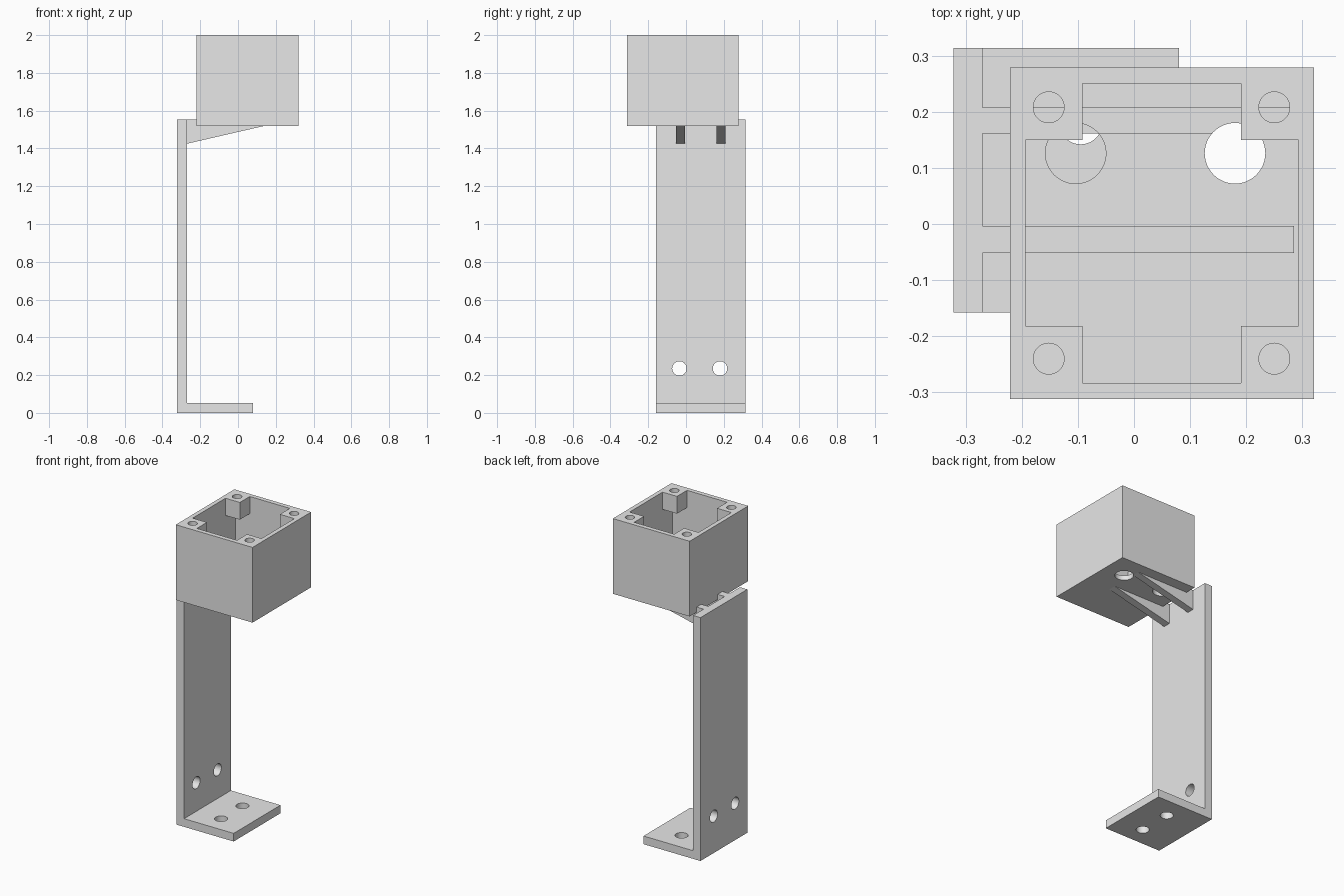
import bpy, bmesh
from mathutils import Matrix, Vector

if "Cube" in bpy.data.objects:
    bpy.data.objects.remove(bpy.data.objects["Cube"])

GREY = (0.8, 0.8, 0.8, 1.0)
mat = bpy.data.materials.new("plain grey")
mat.use_nodes = True
mat.diffuse_color = GREY
mat.node_tree.nodes["Principled BSDF"].inputs["Base Color"].default_value = GREY


def finish(name, bm):
    bmesh.ops.recalc_face_normals(bm, faces=bm.faces)
    mesh = bpy.data.meshes.new(name)
    bm.to_mesh(mesh)
    bm.free()
    mesh.materials.append(mat)
    obj = bpy.data.objects.new(name, mesh)
    bpy.context.collection.objects.link(obj)
    return obj


def block(name, low, high):
    low, high = Vector(low), Vector(high)
    bm = bmesh.new()
    bmesh.ops.create_cube(bm, size=1)
    bmesh.ops.scale(bm, vec=high - low, verts=bm.verts)
    bmesh.ops.translate(bm, vec=(low + high) / 2, verts=bm.verts)
    return finish(name, bm)


def side_profile(name, points, y0, y1):
    """Extrude an x-z outline along y."""
    bm = bmesh.new()
    face = bm.faces.new([bm.verts.new((x, y0, z)) for x, z in points])
    new = bmesh.ops.extrude_face_region(bm, geom=[face])["geom"]
    verts = [v for v in new if isinstance(v, bmesh.types.BMVert)]
    bmesh.ops.translate(bm, vec=(0, y1 - y0, 0), verts=verts)
    return finish(name, bm)


def rod(center, radius, length, axis="Z"):
    bm = bmesh.new()
    rot = Matrix.Rotation(1.5707963, 4, "Y") if axis == "X" else Matrix()
    bmesh.ops.create_cone(bm, cap_ends=True, segments=48, radius1=radius,
                          radius2=radius, depth=length,
                          matrix=Matrix.Translation(center) @ rot)
    return finish("hole_cutter", bm)


def cut(obj, cutters):
    """Subtract each cutter, then discard it."""
    bpy.context.view_layer.objects.active = obj
    for cutter in cutters:
        cutter.hide_render = True
        mod = obj.modifiers.new("cut", "BOOLEAN")
        mod.operation, mod.solver, mod.object = "DIFFERENCE", "EXACT", cutter
        bpy.ops.object.modifier_apply(modifier=mod.name)
        bpy.data.objects.remove(cutter)


def smooth(obj):
    bpy.ops.object.select_all(action="DESELECT")
    obj.select_set(True)
    bpy.context.view_layer.objects.active = obj
    bpy.ops.object.shade_smooth_by_angle(angle=0.5)


BASE, FLOOR, TOP = 1.52, 1.55, 2.0
LEDGE = 1.553
HOLE_YS = (-0.035, 0.18)


def floor_holes():
    return [rod((x, 0.126, BASE + 0.099), 0.054, 0.2) for x in (-0.104, 0.18)]


# L-shaped bracket with paired screw holes in the upright and the foot
bracket = side_profile("bracket", [(-0.322, 0), (0.08, 0), (0.08, 0.052),
                                   (-0.27, 0.052), (-0.27, LEDGE),
                                   (-0.322, LEDGE)], -0.158, 0.314)
cut(bracket, [rod((-0.296, y, 0.235), 0.038, 0.2, "X") for y in HOLE_YS]
    + [rod((-0.095, y, 0.026), 0.038, 0.2) for y in HOLE_YS])
smooth(bracket)

# Open box with two cable holes in the floor
box = block("box", (-0.221, -0.312, BASE), (0.321, 0.279, TOP))
cut(box, [block("pocket_cutter", (-0.193, -0.283, FLOOR), (0.293, 0.25, TOP + 0.2))]
    + floor_holes())
smooth(box)

# Short screw posts in the four box corners
for side, x0, x1, hx in (("right", -0.193, -0.092, -0.152),
                         ("left", 0.191, 0.293, 0.25)):
    for end, y0, y1, hy in (("front", -0.283, -0.182, -0.24),
                            ("back", 0.15, 0.25, 0.208)):
        post = block(f"{end}_{side}_post", (x0, y0, TOP - 0.11), (x1, y1, TOP))
        cut(post, [rod((hx, hy, TOP - 0.05), 0.0275, 0.3)])
        smooth(post)

# Tapered ribs joining the upright to the box floor
for name, y0, y1 in (("front_rib", -0.052, -0.004), ("back_rib", 0.161, 0.208)):
    rib = side_profile(name, [(-0.27, 1.425), (0.285, LEDGE), (-0.27, LEDGE)], y0, y1)
    if name == "back_rib":
        cut(rib, floor_holes())
